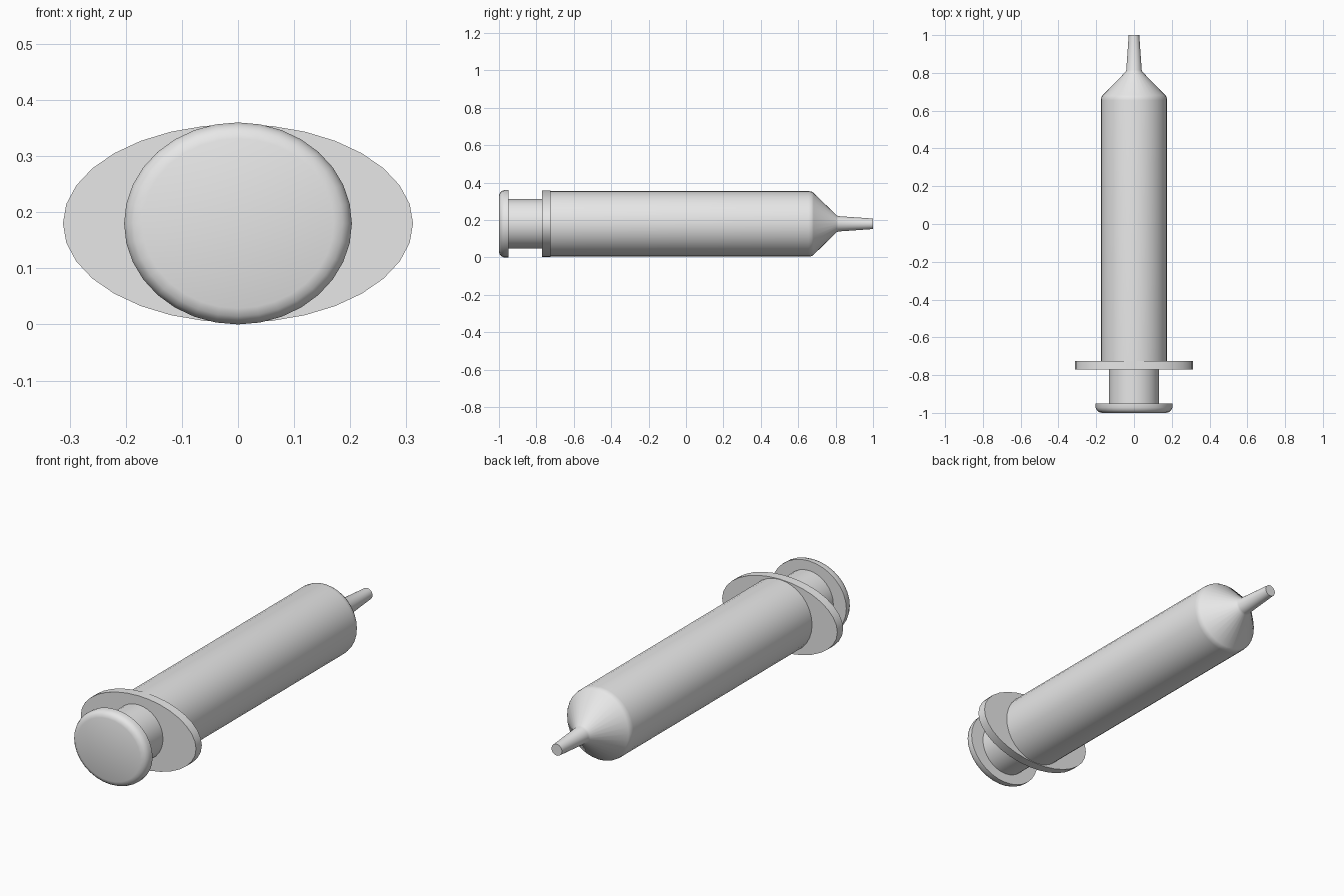
import bpy, bmesh, math

if "Cube" in bpy.data.objects:
    bpy.data.objects.remove(bpy.data.objects["Cube"])

AXIS_Z = 0.18
SEGS = 32

plastic = bpy.data.materials.new("light_grey_plastic")
plastic.diffuse_color = (0.8, 0.8, 0.8, 1)
plastic.use_nodes = True
plastic.node_tree.nodes["Principled BSDF"].inputs["Base Color"].default_value = plastic.diffuse_color


def lathe(name, profile, sx=1.0, sz=1.0, angle=45):
    """Closed solid along y from (y, radius) rings, optionally oval."""
    bm = bmesh.new()
    rings = []
    for y, r in profile:
        rings.append([bm.verts.new((r * sx * math.cos(2 * math.pi * i / SEGS), y,
                                    AXIS_Z + r * sz * math.sin(2 * math.pi * i / SEGS)))
                      for i in range(SEGS)])
    for a, b in zip(rings, rings[1:]):
        for i in range(SEGS):
            j = (i + 1) % SEGS
            bm.faces.new((a[i], a[j], b[j], b[i]))
    bm.faces.new(rings[0])
    bm.faces.new(rings[-1])
    bmesh.ops.recalc_face_normals(bm, faces=bm.faces[:])
    mesh = bpy.data.meshes.new(name)
    bm.to_mesh(mesh)
    bm.free()
    mesh.materials.append(plastic)
    obj = bpy.data.objects.new(name, mesh)
    bpy.context.collection.objects.link(obj)
    bpy.ops.object.select_all(action='DESELECT')
    obj.select_set(True)
    bpy.context.view_layer.objects.active = obj
    bpy.ops.object.shade_smooth_by_angle(angle=math.radians(angle))
    return obj


# Barrel with softened shoulder, cone and tapered nozzle
lathe("barrel", [(-0.75, 0.175), (0.655, 0.175), (0.672, 0.173), (0.682, 0.166),
                 (0.805, 0.045), (0.815, 0.041), (1.0, 0.028)])

# Oval finger flange
lathe("finger_flange", [(-0.77, 1), (-0.725, 1)], sx=0.312, sz=0.177)

# Plunger rod
lathe("plunger_rod", [(-0.96, 0.133), (-0.75, 0.133)])

# Slightly oval thumb pad with a rounded front rim
lathe("thumb_pad", [(-1.0, 0.84), (-0.995, 0.92), (-0.986, 0.97), (-0.972, 1.0),
                    (-0.95, 1.0)], sx=0.203, sz=0.18, angle=60)
